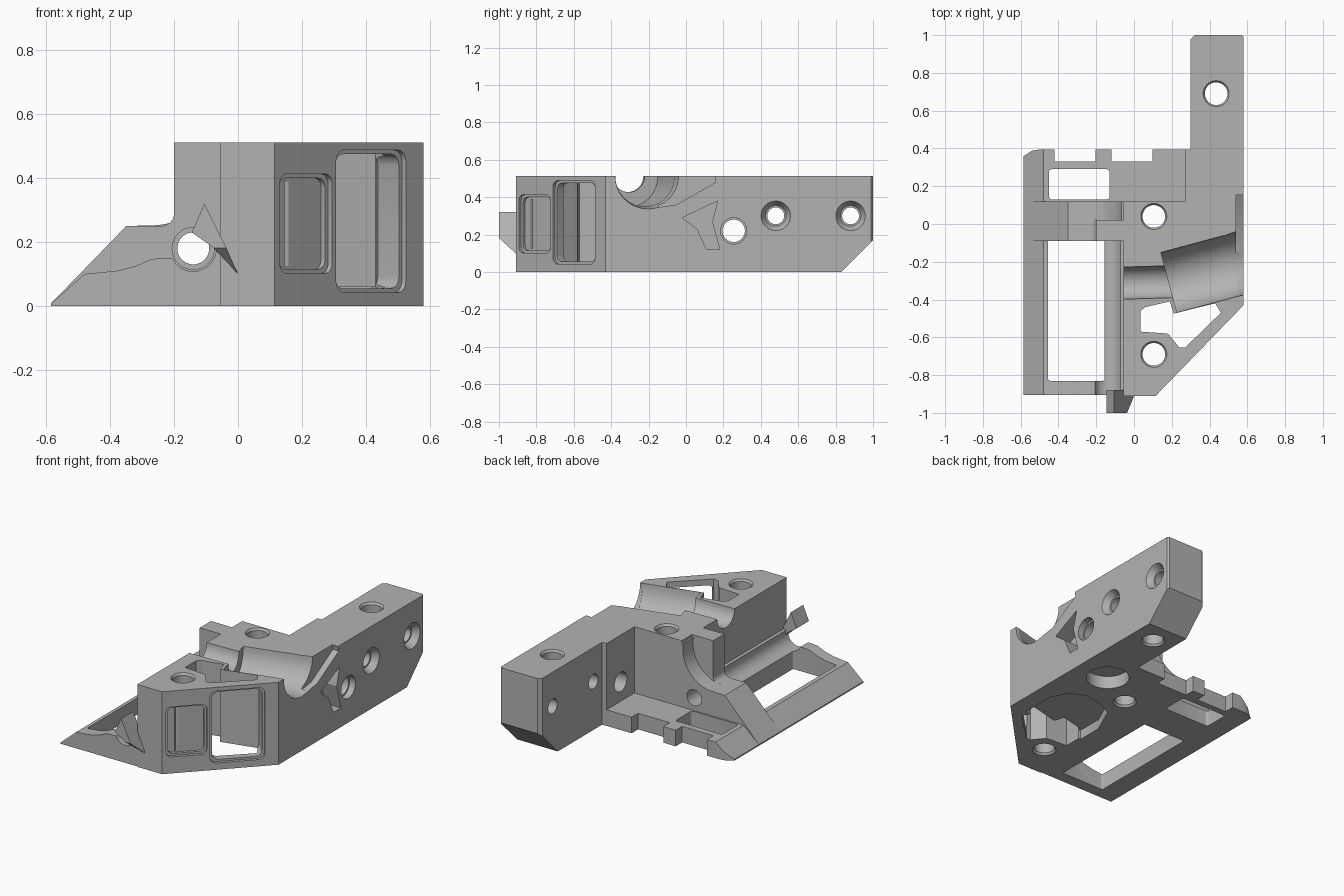
import bpy, bmesh
from math import cos, sin, radians
from mathutils import Vector

cube = bpy.data.objects.get("Cube")
if cube:
    bpy.data.objects.remove(cube, do_unlink=True)

grey = bpy.data.materials.new("Plain grey")
grey.use_nodes = True
GREY = (0.45, 0.45, 0.45, 1)
grey.diffuse_color = GREY
grey.node_tree.nodes["Principled BSDF"].inputs["Base Color"].default_value = GREY


def face_outward(bm):
    bm.normal_update()
    bmesh.ops.recalc_face_normals(bm, faces=bm.faces)
    if bm.calc_volume(signed=True) < 0:
        bmesh.ops.reverse_faces(bm, faces=bm.faces)


def finish(name, bm):
    face_outward(bm)
    mesh = bpy.data.meshes.new(name)
    bm.to_mesh(mesh)
    bm.free()
    mesh.materials.append(grey)
    obj = bpy.data.objects.new(name, mesh)
    bpy.context.collection.objects.link(obj)
    return obj


def prism(name, pts, axis, a, b, bevel=0, place=None):
    """Extrude a 2D outline along an axis, from a to b."""
    place = place or {"x": lambda u, v, w: (w, u, v),
                      "y": lambda u, v, w: (u, w, v),
                      "z": lambda u, v, w: (u, v, w)}[axis]
    bm = bmesh.new()
    low = [bm.verts.new(place(u, v, a)) for u, v in pts]
    high = [bm.verts.new(place(u, v, b)) for u, v in pts]
    n = len(pts)
    bm.faces.new(low)
    bm.faces.new(high)
    for i in range(n):
        j = (i + 1) % n
        bm.faces.new((low[i], low[j], high[j], high[i]))
    if bevel:
        face_outward(bm)
        sides = [e for e in bm.edges if (e.verts[0] in low) != (e.verts[1] in low)]
        bmesh.ops.bevel(bm, geom=sides, offset=bevel, segments=4,
                        profile=0.5, affect='EDGES')
    return finish(name, bm)


def rect(u0, u1, v0, v1):
    return [(u0, v0), (u1, v0), (u1, v1), (u0, v1)]


def rod(name, start, end, r1, r2=None):
    """Cylinder or cone between two points."""
    p, q = Vector(start), Vector(end)
    d = q - p
    bm = bmesh.new()
    bmesh.ops.create_cone(bm, cap_ends=True, segments=40, radius1=r1,
                          radius2=r1 if r2 is None else r2, depth=d.length)
    rot = d.to_track_quat('Z', 'Y')
    for v in bm.verts:
        v.co = rot @ v.co + (p + q) / 2
    return finish(name, bm)


def combine(target, parts, operation):
    bpy.ops.object.select_all(action='DESELECT')
    bpy.context.view_layer.objects.active = target
    target.select_set(True)
    for part in parts:
        mod = target.modifiers.new("join", 'BOOLEAN')
        mod.operation, mod.solver, mod.object = operation, 'MANIFOLD', part
        bpy.ops.object.modifier_apply(modifier=mod.name)
        bpy.data.objects.remove(part, do_unlink=True)


def arc(cx, cz, r, a0, a1, n):
    return [(cx + r * cos(radians(a0 + (a1 - a0) * i / n)),
             cz + r * sin(radians(a0 + (a1 - a0) * i / n))) for i in range(n + 1)]


TOP = 0.512
# Full height body with the rear arm
body = prism("bracket_body", [
    (-0.055, -0.91), (0.115, -0.91), (0.58, -0.43), (0.58, 0.99), (0.57, 1),
    (0.32, 1), (0.3, 0.98), (0.3, 0.395), (0.27, 0.395), (0.27, 0.12), (-0.055, 0.12)],
    "z", 0, TOP)

# Low side frame, its cross rib, rear deck and the front clip
hump = [(-0.2, 0.15), (-0.23, 0.15), (-0.27, 0.147), (-0.32, 0.125), (-0.38, 0.11)]
frame = prism("frame", [(-0.585, 0), (0.02, 0), (0.02, 0.22), (-0.07, 0.2),
                        (-0.15, 0.15)] + hump + [(-0.48, 0.1), (-0.585, 0.008)],
              "y", -0.905, -0.05)
combine(frame, [
    prism("opening_cut", rect(-0.455, -0.155, -0.83, -0.085), "z", -0.1, 0.4, 0.01),
    rod("groove_cut", (-0.14, -1.1, 0.18), (-0.14, -0.087, 0.18), 0.072)], 'DIFFERENCE')

slope = [(-0.35, 0.25), (-0.585, 0.008), (-0.585, 0), (0, 0)]
rib_square = prism("rib_square", slope + [(0, TOP), (-0.2, TOP)]
                   + arc(-0.24, 0.29, 0.04, 0, -90, 6), "y", -0.09, 0.02)
rib_curved = prism("rib_curved", slope + [(0, 0.5)]
                   + arc(-0.27, 0.46, 0.208, 10, -85, 12), "y", 0.01, 0.12)
deck = prism("deck", [(-0.585, 0), (0.35, 0), (0.35, 0.1), (-0.48, 0.1), (-0.585, 0.008)],
             "y", 0.1, 0.394)
combine(deck, [
    prism("notch_cut", rect(-0.42, -0.205, 0.33, 0.5), "z", -0.1, 0.3),
    prism("notch_cut", rect(-0.12, 0.098, 0.33, 0.5), "z", -0.1, 0.3),
    prism("window_cut", rect(-0.45, -0.13, 0.13, 0.29), "z", -0.1, 0.3, 0.015),
    prism("corner_cut", [(-0.6, 0.35), (-0.575, 0.365), (-0.54, 0.388), (-0.49, 0.396),
                         (-0.49, 0.45), (-0.6, 0.45)], "z", -0.1, 0.3)], 'DIFFERENCE')
clip = prism("clip", [(-0.145, 0.23), (-0.105, 0.32), (-0.04, 0.19), (0, 0.1), (-0.08, 0.185)],
             "y", -1, -0.88)
combine(clip, [
    prism("clip_slope_cut", [(-1.1, 0), (-0.9, 0), (-0.9, 0.09), (-1.02, 0.2), (-1.1, 0.2)],
          "x", -0.3, 0.2)], 'DIFFERENCE')
combine(body, [frame, rib_square, rib_curved, deck, clip], 'UNION')

cuts = []
# Arm end slope and screw holes from top to bottom
cuts.append(prism("arm_slope_cut", [(0.82, -0.01), (1.1, -0.01), (1.1, 0.27)], "x", 0, 0.8))
for x, y in ((0.435, 0.69), (0.105, -0.69), (0.105, 0.04)):
    cuts.append(rod("screw_cut", (x, y, -0.1), (x, y, 0.7), 0.06))
    for z, s in ((0, 1), (TOP, -1)):
        cuts.append(rod("rim_cut", (x, y, z - 0.01 * s), (x, y, z + 0.02 * s), 0.076, 0.055))

# Side holes through the arm, with countersinks
for y, z, r, rim in ((0.255, 0.22, 0.06, 0.07), (0.48, 0.3, 0.045, 0.085),
                     (0.88, 0.3, 0.045, 0.085)):
    cuts.append(rod("side_cut", (0.1, y, z), (0.8, y, z), r))
    cuts.append(rod("side_rim_cut", (0.54, y, z), (0.59, y, z), r + 0.01, rim))
cuts.append(rod("rib_hole_cut", (-0.14, -0.2, 0.18), (-0.14, 0.3, 0.18), 0.05))
cuts.append(rod("rib_recess_cut", (-0.14, -0.2, 0.18), (-0.14, -0.02, 0.18), 0.066))

# Curved channel across the top, in widening steps, with its flared exit
cuts += [
    rod("channel_cut", (-0.3, -0.32, TOP), (0.22, -0.305, TOP), 0.085),
    rod("channel_cut", (0.185, -0.31, TOP), (0.52, -0.22, TOP), 0.165),
    rod("channel_cut", (0.46, -0.225, TOP), (0.7, -0.19, TOP), 0.15, 0.2),
    prism("exit_cut", [(-0.15, 0.345), (-0.05, 0.36), (0.16, 0.48), (0.15, 0.53),
                       (-0.15, 0.53)], "x", 0.54, 0.7),
    prism("side_notch_cut", [(-0.02, 0.29), (0.17, 0.38), (0.14, 0.27), (0.18, 0.12),
                             (0.11, 0.12), (0.06, 0.23)], "x", 0.47, 0.7),
]

# Triangular opening in the front corner
cuts.append(prism("triangle_cut", [
    (0.035, -0.57), (0.035, -0.46), (0.06, -0.44), (0.19, -0.41), (0.21, -0.475),
    (0.43, -0.42), (0.46, -0.47), (0.27, -0.655), (0.24, -0.655), (0.18, -0.58)],
    "z", -0.1, 0.7))


# Rounded windows in the slanted front face, with wider rims
def on_slant(u, z, w):
    return Vector((0.115, -0.91, z)) + Vector((0.696, 0.718, 0)) * u \
        + Vector((0.718, -0.696, 0)) * w


def slanted_window(u0, u1, z0, z1, depth, bevel):
    return [prism("slanted_window_cut", rect(u0 - g, u1 + g, z0 - g, z1 + g), None,
                  -d, 0.05, bevel, on_slant) for g, d in ((0, depth), (0.013, 0.018))]


cuts += slanted_window(0.036, 0.245, 0.115, 0.4, 0.035, 0.03)
cuts += slanted_window(0.289, 0.577, 0.055, 0.475, 0.11, 0.035)
cuts.append(prism("window_floor_cut", [(0.145, -0.87), (0.145, -0.82), (0.22, -0.795),
                                       (0.265, -0.75)], "z", 0.125, 0.39))

# Recesses in the underside
cuts.append(rod("round_recess_cut", (0.36, 0.19, -0.1), (0.36, 0.19, 0.08), 0.125))
cuts.append(prism("under_recess_cut", [
    (0.02, -0.46), (0.02, -0.3), (0.1, -0.12), (0.2, -0.07), (0.32, -0.05), (0.42, -0.1),
    (0.47, -0.2), (0.47, -0.42), (0.2, -0.48)], "z", -0.1, 0.06))
combine(body, cuts, 'DIFFERENCE')

bpy.ops.object.shade_smooth_by_angle(angle=radians(25))
